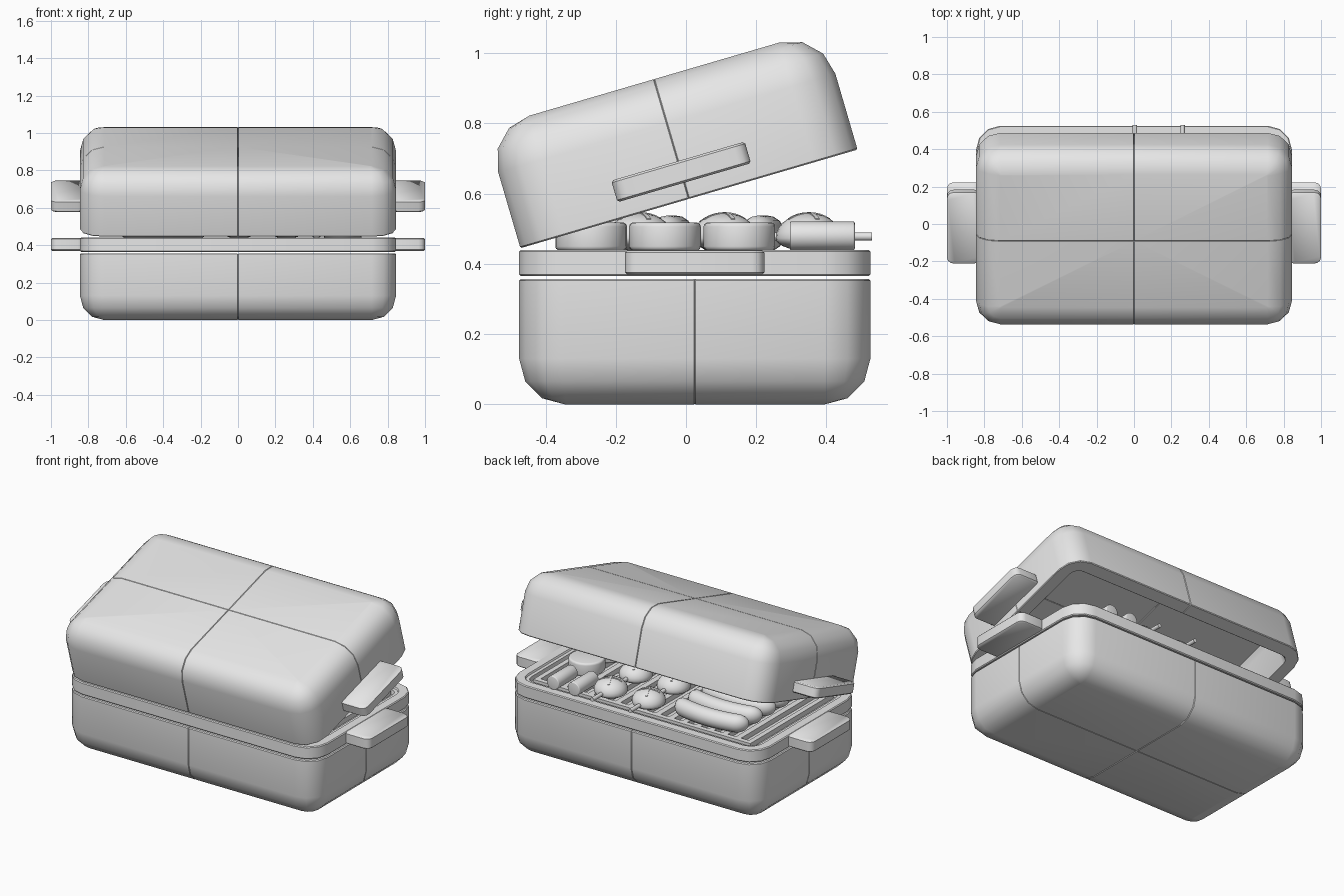
import bpy, bmesh, math
from mathutils import Matrix, Vector

cube = bpy.data.objects.get("Cube")
if cube:
    bpy.data.objects.remove(cube)

grey = bpy.data.materials.new("light_grey")
grey.use_nodes = True
grey.diffuse_color = (0.8, 0.8, 0.8, 1)
grey.node_tree.nodes["Principled BSDF"].inputs["Base Color"].default_value = (0.8, 0.8, 0.8, 1)
parts = []


def finish(name, bm, matrix=Matrix()):
    bmesh.ops.recalc_face_normals(bm, faces=bm.faces)
    mesh = bpy.data.meshes.new(name)
    bm.to_mesh(mesh)
    bm.free()
    mesh.materials.append(grey)
    obj = bpy.data.objects.new(name, mesh)
    obj.matrix_world = matrix
    bpy.context.collection.objects.link(obj)
    parts.append(obj)
    return obj


def loft(rings):
    bm = bmesh.new()
    loops = [[bm.verts.new(p) for p in ring] for ring in rings]
    for a, b in zip(loops, loops[1:]):
        for i in range(len(a)):
            j = (i + 1) % len(a)
            bm.faces.new((a[i], a[j], b[j], b[i]))
    bm.faces.new(loops[0])
    bm.faces.new(loops[-1])
    return bm


def rounded_ring(hx, hy, r, z, seg=3):
    ring = []
    for k, (sx, sy) in enumerate([(1, 1), (-1, 1), (-1, -1), (1, -1)]):
        for i in range(seg + 1):
            a = math.pi / 2 * (k + i / seg)
            ring.append((sx * (hx - r) + r * math.cos(a),
                         sy * (hy - r) + r * math.sin(a), z))
    return ring


def body(levels, hx=0.845, hy=0.5, r=0.13):
    # each level is an inset and a height
    return loft([rounded_ring(hx - d, hy - d, max(r - d, 0.006), z) for d, z in levels])


def shoulder(top, r=0.13, seg=3):
    angles = [math.pi / 2 * i / seg for i in range(seg + 1)]
    return [(r * (1 - math.cos(a)), top - r * (1 - math.sin(a))) for a in angles]


def groove(bm, axis, width, depth):
    normal = Vector([float(axis == i) for i in range(3)])
    for offset in (-width, 0, width):
        bmesh.ops.bisect_plane(bm, geom=bm.verts[:] + bm.edges[:] + bm.faces[:],
                               plane_co=normal * offset, plane_no=normal)
    bmesh.ops.recalc_face_normals(bm, faces=bm.faces)
    bm.normal_update()
    moves = [(v, v.normal.copy()) for v in bm.verts if abs(v.co[axis]) < 1e-4]
    for v, n in moves:
        v.co -= n * depth


def disc(name, r, depth, loc, along_y=False, bevel=0.0, sides=24):
    bm = bmesh.new()
    bmesh.ops.create_cone(bm, cap_ends=True, segments=sides, radius1=r, radius2=r, depth=depth)
    if bevel:
        rims = [e for e in bm.edges if abs(e.verts[0].co.z - e.verts[1].co.z) < 1e-5]
        bmesh.ops.bevel(bm, geom=rims, offset=bevel, segments=3, profile=0.5, affect='EDGES')
    turn = Matrix.Rotation(math.pi / 2, 4, 'X') if along_y else Matrix()
    return finish(name, bm, Matrix.Translation(loc) @ turn)


def box(name, size, loc):
    bm = bmesh.new()
    bmesh.ops.create_cube(bm, size=1)
    bmesh.ops.scale(bm, vec=size, verts=bm.verts)
    return finish(name, bm, Matrix.Translation(loc))


center = Matrix.Translation((0, 0.025, 0))
lid_frame = Matrix.Translation((0, 0.0085, 0.585)) @ Matrix.Rotation(math.radians(16.3), 4, 'X')

# Base with rounded underside
base = body([(d, 0.357 - z) for d, z in reversed(shoulder(0.357))] +
            [(0, 0.352), (0.005, 0.357)])
groove(base, 0, 0.003, 0.005)
groove(base, 1, 0.002, 0.002)
finish("base", base, center)

# Tilted hollow lid
lid = body([(0.12, 0.2), (0.1, 0.17), (0.08, 0.004), (0.076, 0), (0.004, 0), (0, 0.004)] +
           shoulder(0.355))
groove(lid, 0, 0.003, 0.005)
groove(lid, 1, 0.002, 0.002)
finish("lid", lid, lid_frame)

# Tray with stepped rim
tray = body([(0.005, 0.365), (0, 0.37), (0, 0.435), (0.005, 0.44), (0.055, 0.44),
             (0.06, 0.43), (0.08, 0.43), (0.085, 0.405)])
finish("tray", tray, center)

# Side handles on the tray and the lid
for frame, low, high, label in ((center, 0.37, 0.438, "tray"), (lid_frame, 0.048, 0.112, "lid")):
    for side, word in ((1, "left"), (-1, "right")):
        rings = [rounded_ring(0.09 - d, 0.198 - d, 0.035, z) for d, z in
                 ((0.006, low), (0, low + 0.006), (0, high - 0.006), (0.006, high))]
        finish(f"{label}_handle_{word}", loft(rings),
               frame @ Matrix.Translation((side * 0.91, 0, 0)))

# Grill bars and their frame
for i in range(-7, 8):
    box("grill_bar", (0.035, 0.78, 0.03), (i * 0.09, 0.025, 0.421))
for s in (-1, 1):
    box("grill_frame_side", (0.03, 0.8, 0.03), (s * 0.715, 0.025, 0.421))
    box("grill_frame_end", (1.44, 0.03, 0.03), (0, 0.025 + s * 0.385, 0.421))

# Vegetable slices and a rolled piece
for y in (-0.27, -0.06, 0.152):
    disc("vegetable_slice", 0.102, 0.08, (0.56, y, 0.478), bevel=0.012)
disc("stalk_piece", 0.041, 0.185, (0.56, 0.388, 0.48), along_y=True, bevel=0.005)
disc("stalk_piece", 0.041, 0.185, (0.42, 0.388, 0.48), along_y=True, bevel=0.005)

# Skewers with scored mushrooms
for x in (0.005, 0.26):
    disc("skewer", 0.012, 0.86, (x, 0.1, 0.478), along_y=True, sides=12)
    for y in (-0.13, 0.11, 0.35):
        bm = bmesh.new()
        bmesh.ops.create_uvsphere(bm, u_segments=24, v_segments=14, radius=0.095)
        for v in bm.verts:
            v.co.z *= 0.75 if v.co.z > 0 else 0.38
        finish("mushroom_cap", bm, Matrix.Translation((x, y, 0.473)))
        for turn in (0.4, 0.4 + math.pi / 2):
            arc = []
            for i in range(9):
                a = math.radians(50 + 10 * i)
                cx, cz = 0.097 * math.cos(a), 0.074 * math.sin(a)
                arc.append([(cx, -0.006, cz - 0.004), (cx, 0.006, cz - 0.004),
                            (cx, 0.006, cz), (cx, -0.006, cz)])
            finish("mushroom_score", loft(arc), Matrix.Translation((x, y, 0.473)) @
                   Matrix.Rotation(turn, 4, 'Z'))

# Curved sausages
for y in (-0.2, -0.07, 0.06, 0.19, 0.32):
    rings = []
    for i in range(25):
        t = -math.cos(math.pi * (i + 0.3) / 24.6)
        x = 0.24 * t
        end = max(0, abs(x) - 0.18) / 0.06
        r = 0.052 * math.sqrt(max(0.01, 1 - end * end))
        rings.append([(x, 0.04 * (1 - t * t) + r * math.cos(a), r * math.sin(a))
                      for a in (math.tau * k / 16 for k in range(16))])
    finish("sausage", loft(rings), Matrix.Translation((-0.4, y, 0.486)))

# Smooth shading with sharp edges kept
bpy.ops.object.select_all(action='DESELECT')
for obj in parts:
    obj.select_set(True)
bpy.context.view_layer.objects.active = parts[0]
bpy.ops.object.shade_smooth_by_angle(angle=math.radians(40))
